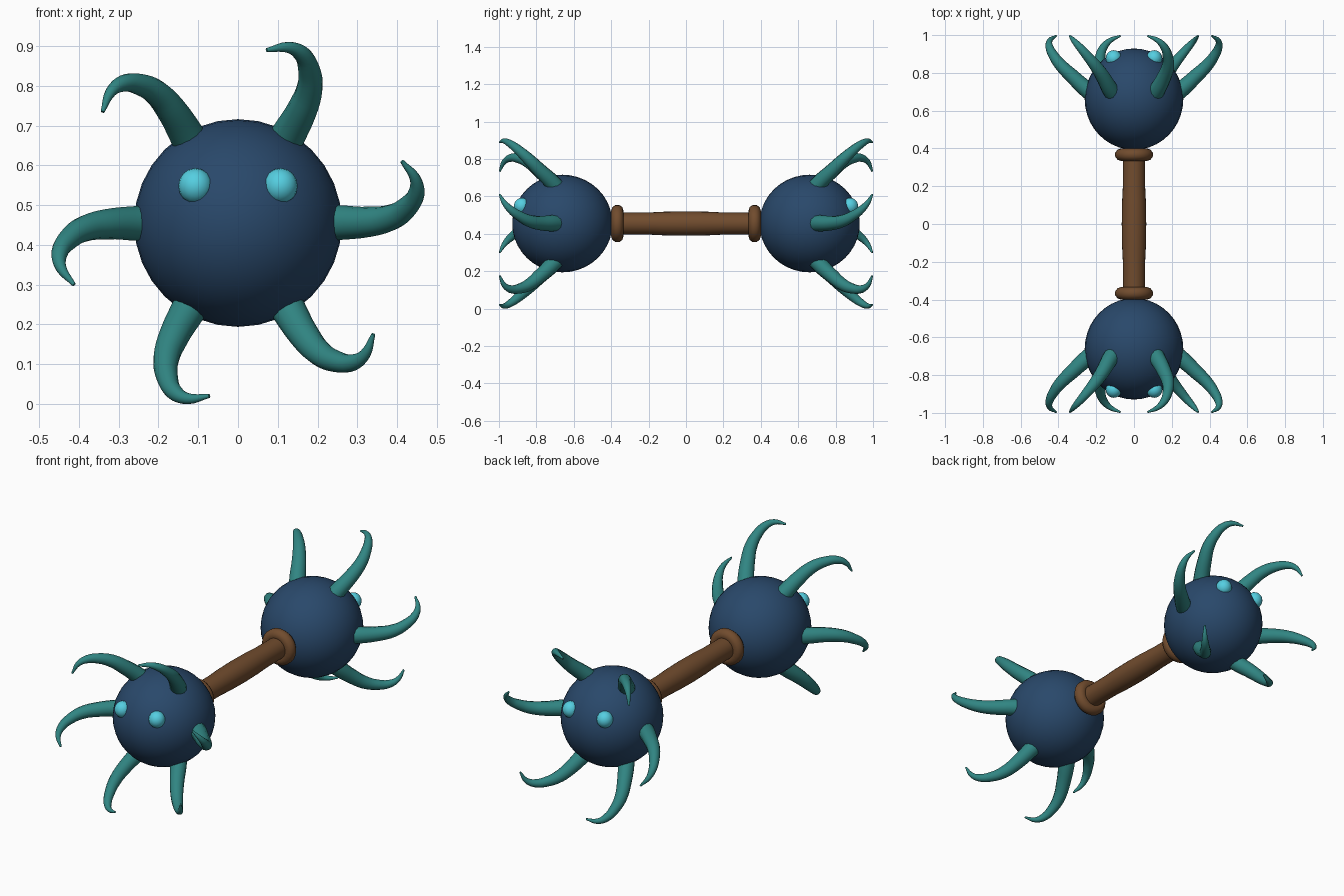
import bpy, bmesh, math
from mathutils import Matrix, Vector

if "Cube" in bpy.data.objects:
    bpy.data.objects.remove(bpy.data.objects["Cube"])

CZ = 0.455      # height of the central axis
HEAD_Y = 0.661  # distance of each head from the middle


def material(name, rgb):
    m = bpy.data.materials.new(name)
    m.diffuse_color = (*rgb, 1)
    m.use_nodes = True
    m.node_tree.nodes["Principled BSDF"].inputs["Base Color"].default_value = m.diffuse_color
    return m


navy = material("navy", (0.022, 0.065, 0.145))
teal = material("teal", (0.030, 0.235, 0.225))
brown = material("brown", (0.165, 0.072, 0.027))
cyan = material("bright cyan", (0.09, 0.62, 0.75))


def finish(name, bm, mat):
    bmesh.ops.recalc_face_normals(bm, faces=bm.faces)
    me = bpy.data.meshes.new(name)
    bm.to_mesh(me)
    bm.free()
    me.materials.append(mat)
    me.shade_smooth()
    ob = bpy.data.objects.new(name, me)
    bpy.context.collection.objects.link(ob)
    return ob


def ball(name, center, size, mat, seg, rings):
    bm = bmesh.new()
    m = Matrix.Translation(center) @ Matrix.Rotation(math.pi / 2, 4, 'X')
    bmesh.ops.create_uvsphere(bm, u_segments=seg, v_segments=rings, radius=1)
    # pole lies along y, then stretch to the wanted radii
    bmesh.ops.transform(bm, matrix=m @ Matrix.Diagonal((size[0], size[2], size[1], 1)), verts=bm.verts)
    return finish(name, bm, mat)


def lathe(name, profile, mat, closed=False, seg=24):
    """Revolve (y, radius) points around the central y axis."""
    bm = bmesh.new()
    rings = [[bm.verts.new((r * math.cos(a), y, CZ + r * math.sin(a)))
              for a in (2 * math.pi * i / seg for i in range(seg))] for y, r in profile]
    pairs = list(zip(rings, rings[1:])) + ([(rings[-1], rings[0])] if closed else [])
    for a, b in pairs:
        for i in range(seg):
            j = (i + 1) % seg
            bm.faces.new((a[i], a[j], b[j], b[i]))
    return finish(name, bm, mat)


# tentacle centre line: radial, tangential, y (outward), radius
PATH = [(0.17, 0.0, 0.655, 0.048), (0.25, 0.001, 0.712, 0.044), (0.33, 0.003, 0.785, 0.038),
        (0.385, 0.014, 0.838, 0.033), (0.425, 0.040, 0.890, 0.027), (0.448, 0.075, 0.938, 0.021),
        (0.445, 0.112, 0.972, 0.014), (0.412, 0.155, 0.996, 0.005)]


def tentacle_mesh():
    cu = bpy.data.curves.new("tentacle_path", 'CURVE')
    cu.dimensions = '3D'
    cu.bevel_depth = 1
    cu.bevel_resolution = 4
    cu.resolution_u = 4
    cu.use_fill_caps = True
    sp = cu.splines.new('BEZIER')
    sp.bezier_points.add(len(PATH) - 1)
    for p, (u, v, y, r) in zip(sp.bezier_points, PATH):
        p.co = (u, -y, v)
        p.radius = r
        p.handle_left_type = p.handle_right_type = 'AUTO'
    ob = bpy.data.objects.new("tentacle_path", cu)
    bpy.context.collection.objects.link(ob)
    dg = bpy.context.evaluated_depsgraph_get()
    me = bpy.data.meshes.new_from_object(ob.evaluated_get(dg))
    bpy.data.objects.remove(ob)
    return me


tentacle = tentacle_mesh()

# handle with a slight swell in the middle
lathe("handle", [(-0.42, 0.058), (-0.2, 0.059), (-0.12, 0.063), (0, 0.065),
                 (0.12, 0.063), (0.2, 0.059), (0.42, 0.058)], brown)

for s, end in ((-1, "front"), (1, "back")):
    # rounded collar where the handle meets the head
    lathe(end + "_collar",
          [(s * 0.367 + 0.033 * math.cos(t), 0.068 + 0.033 * math.sin(t))
           for t in (2 * math.pi * i / 10 for i in range(10))], brown, closed=True)
    ball(end + "_head", Vector((0, s * HEAD_Y, CZ)), (0.261, 0.268, 0.261), navy, 32, 20)
    for x, side in ((-1, "left"), (1, "right")):
        ball(f"{end}_{side}_eye", Vector((x * 0.107, s * 0.877, 0.548)),
             (0.043, 0.043, 0.045), cyan, 16, 10)
    # six curling tentacles around the head
    for k in range(6):
        bm = bmesh.new()
        bm.from_mesh(tentacle)
        m = (Matrix.Translation((0, 0, CZ)) @ Matrix.Diagonal((1, -s, 1, 1))
             @ Matrix.Rotation(-k * math.pi / 3, 4, 'Y'))
        bmesh.ops.transform(bm, matrix=m, verts=bm.verts)
        finish(f"{end}_tentacle_{k + 1}", bm, teal)
